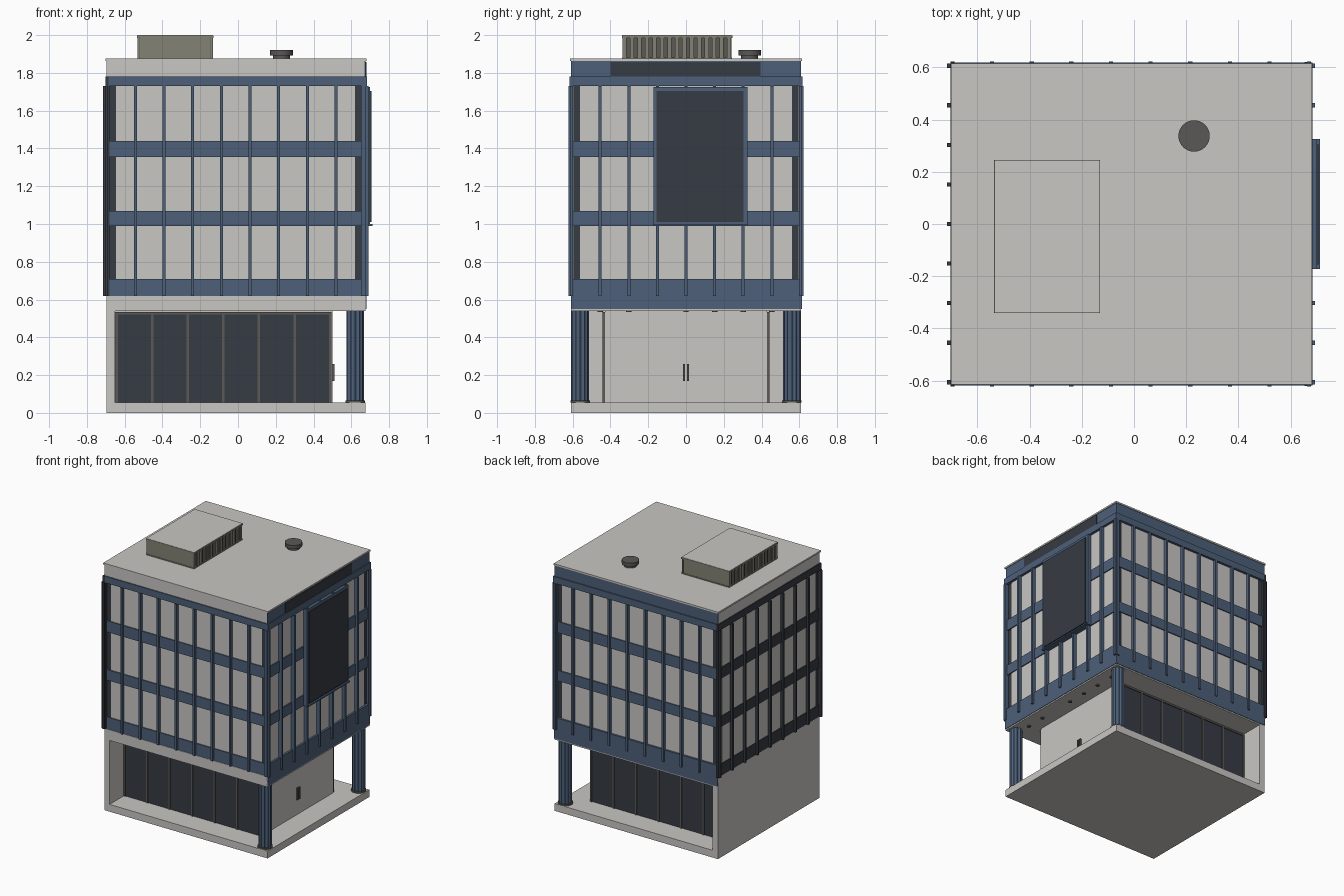
import bpy, bmesh, math

cube = bpy.data.objects.get("Cube")
if cube:
    bpy.data.objects.remove(cube, do_unlink=True)


def material(name, hexcode):
    rgb = [int(hexcode[i:i + 2], 16) / 255 for i in (0, 2, 4)]
    lin = [c / 12.92 if c < 0.04 else ((c + 0.055) / 1.055) ** 2.4 for c in rgb]
    m = bpy.data.materials.new(name)
    m.use_nodes = True
    m.diffuse_color = (*lin, 1)
    m.node_tree.nodes["Principled BSDF"].inputs["Base Color"].default_value = (*lin, 1)
    return m


LIGHT = material("pale_concrete", "c9c7c3")
BLUE = material("blue_cladding", "4d6079")
DARK = material("dark_glass", "363b43")
TAUPE = material("taupe_metal", "5b5a55")
OLIVE = material("olive_metal", "848275")
VENT = material("vent_grey", "5a5856")


def finish(name, bm, mat):
    me = bpy.data.meshes.new(name)
    bmesh.ops.recalc_face_normals(bm, faces=bm.faces)
    bm.to_mesh(me)
    bm.free()
    me.materials.append(mat)
    ob = bpy.data.objects.new(name, me)
    bpy.context.collection.objects.link(ob)
    return ob


def boxes(name, mat, spans):
    """One object from boxes given as (x range, y range, z range)."""
    bm = bmesh.new()
    for span in spans:
        verts = bmesh.ops.create_cube(bm, size=1)["verts"]
        for v in verts:
            v.co = [(a + b) / 2 + c * (b - a) for c, (a, b) in zip(v.co, span)]
    return finish(name, bm, mat)


def cylinders(name, mat, items, sides=32):
    """One object from upright cylinders given as (x, y, radius, z low, z high)."""
    bm = bmesh.new()
    for x, y, r, low, high in items:
        verts = bmesh.ops.create_cone(bm, cap_ends=True, segments=sides, radius1=r,
                                      radius2=r, depth=high - low)["verts"]
        bmesh.ops.translate(bm, verts=verts, vec=(x, y, (low + high) / 2))
    ob = finish(name, bm, mat)
    for p in ob.data.polygons:
        p.use_smooth = abs(p.normal.z) < 0.5
    ob.data.set_sharp_from_angle(angle=math.radians(40))
    return ob


def around(c, w):
    return (c - w / 2, c + w / 2)


# Overall plan
X0, X1, Y = -0.695, 0.675, 0.61
Z_LOW, Z_HIGH = 0.62, 1.73
FLOORS = [(0.62, 0.71), (0.99, 1.07), (1.355, 1.44)]
XS = [-0.695 + 0.1517 * i for i in range(10)]
YS = [0.1515 * i for i in range(-4, 5)]

# Ground floor shell
boxes("base_slab", LIGHT, [((X0, X1), (-Y, Y), (0, 0.055))])
boxes("side_wall", LIGHT, [((X0, -0.65), (-Y, Y), (0.055, 0.54))])
boxes("ceiling_slab", LIGHT, [((X0, X1), (-Y, Y), (0.54, Z_LOW))])
boxes("lobby_core", LIGHT, [((-0.65, 0.5), (-0.43, 0.43), (0.055, 0.54))])
boxes("lower_fascia", BLUE, [((X1 - 0.01, X1 + 0.004), (-Y, Y + 0.004), (0.55, 0.71)),
                             ((X0, X1), (Y - 0.01, Y + 0.004), (0.55, 0.71))])

# Lobby glazing on front and back
for side, label in ((-1, "front"), (1, "back")):
    boxes(label + "_lobby_glass", DARK,
          [((-0.65, 0.485), around(side * 0.432, 0.008), (0.055, 0.53))])
    frame = [(around(-0.643 + 0.1885 * i, 0.013), around(side * 0.436, 0.014), (0.055, 0.535))
             for i in range(7)]
    frame.append(((-0.65, 0.495), around(side * 0.436, 0.014), (0.522, 0.535)))
    boxes(label + "_lobby_frame", TAUPE, frame)

boxes("door_handles", TAUPE, [((0.5, 0.512), around(s * 0.011, 0.01), (0.17, 0.26)) for s in (-1, 1)])
cylinders("ceiling_lights", TAUPE, [(0.59, 0.1515 * i, 0.014, 0.534, 0.541) for i in (-3, -2, 0, 1, 2, 3)], 16)

# Fluted corner columns
for side, label in ((-1, "front"), (1, "back")):
    bm = bmesh.new()
    n = 48
    ring = []
    for i in range(n):
        a = 2 * math.pi * i / n
        r = 0.046 - 0.007 * (i % 4 == 2) - 0.005 * (i % 4 in (1, 3))
        ring.append(bm.verts.new((0.62 + r * math.cos(a), side * 0.56 + r * math.sin(a), 0.06)))
    face = bm.faces.new(ring)
    top = bmesh.ops.extrude_face_region(bm, geom=[face])["geom"]
    bmesh.ops.translate(bm, vec=(0, 0, 0.485), verts=[v for v in top if isinstance(v, bmesh.types.BMVert)])
    finish(label + "_column", bm, BLUE)
    cylinders(label + "_column_base", TAUPE, [(0.62, side * 0.56, 0.052, 0.054, 0.066)])

# Upper storeys: dark glass core, pale blinds, bands and mullions
boxes("glass_body", DARK, [((X0 + 0.005, X1 - 0.015), (-0.595, 0.595), (Z_LOW, 1.78))])
boxes("pale_panels", LIGHT, [((-0.645, 0.62), (-0.599, 0.599), (0.71, Z_HIGH)),
                             ((X0 + 0.001, X1 - 0.011), (-0.56, 0.56), (0.71, Z_HIGH))])
boxes("spandrel_bands", BLUE, [((-0.68, X1 - 0.003), (-0.607, 0.607), f) for f in FLOORS])
boxes("side_spandrel_bands", DARK, [((X0 - 0.004, -0.68), (-0.6, 0.6), f) for f in FLOORS])

Z_FIN = (Z_LOW, Z_HIGH)
boxes("corner_posts", BLUE, [((0.652, X1), (s * Y - 0.01, s * Y + 0.01), Z_FIN) for s in (-1, 1)])
boxes("front_back_mullions", BLUE,
      [(around(x, 0.016), around(s * 0.61, 0.026), Z_FIN) for x in XS[1:] for s in (-1, 1)])
boxes("far_corner_mullions", DARK,
      [(around(XS[0], 0.016), around(s * 0.61, 0.026), Z_FIN) for s in (-1, 1)])
boxes("sign_side_mullions", BLUE, [((0.66, 0.692), around(y, 0.016), Z_FIN) for y in YS])
boxes("plain_side_mullions", DARK, [((-0.715, -0.68), around(y, 0.016), Z_FIN) for y in YS])

# Cornice, parapet and roof
boxes("cornice", BLUE, [((-0.685, 0.683), (-0.618, 0.618), (Z_HIGH, 1.78))])
boxes("side_cornice", DARK, [((-0.702, -0.685), (-0.618, 0.618), (Z_HIGH, 1.78))])
boxes("parapet", LIGHT, [((X0, X1 - 0.005), (-Y, Y - 0.005), (1.78, 1.865))])
boxes("parapet_cladding", BLUE, [((X1 - 0.006, X1), (-Y + 0.002, Y), (1.78, 1.865)),
                                 ((X0, X1), (Y - 0.006, Y), (1.78, 1.865))])
boxes("parapet_sign", DARK, [((X1 - 0.002, X1 + 0.005), (-0.4, 0.395), (1.78, 1.857))])
boxes("roof_slab", LIGHT, [((X0 - 0.006, X1 + 0.006), (-Y - 0.005, Y + 0.005), (1.863, 1.875))])

# Large side panel
boxes("panel_frame", BLUE, [((0.67, 0.7), (-0.172, 0.325), (0.99, 1.725))])
boxes("panel_face", DARK, [((0.7, 0.707), (-0.155, 0.305), (1.01, 1.703))])
boxes("panel_ledge", BLUE, [((0.67, 0.712), (-0.172, 0.325), (0.99, 1.0))])

# Rooftop plant housing with louvred sides
boxes("plant_housing", OLIVE, [((-0.52, -0.145), (-0.335, 0.24), (1.87, 1.988))])
boxes("plant_recess", TAUPE, [((-0.524, -0.141), (-0.33, 0.235), (1.876, 1.985))])
boxes("plant_louvres", OLIVE,
      [((x, x + 0.012), around(-0.325 + 0.0395 * i, 0.022), (1.87, 1.988))
       for i in range(15) for x in (-0.533, -0.144)])
boxes("plant_base", OLIVE, [((-0.533, -0.132), (-0.338, 0.243), (1.87, 1.882))])
boxes("plant_rim", OLIVE, [((-0.535, -0.13), (-0.34, 0.245), (1.986, 1.998))])
boxes("plant_roof", LIGHT, [((-0.533, -0.132), (-0.338, 0.243), (1.996, 2.0))])

# Roof vent
cylinders("roof_vent", VENT, [(0.23, 0.337, 0.045, 1.87, 1.9), (0.23, 0.337, 0.06, 1.893, 1.92)])
